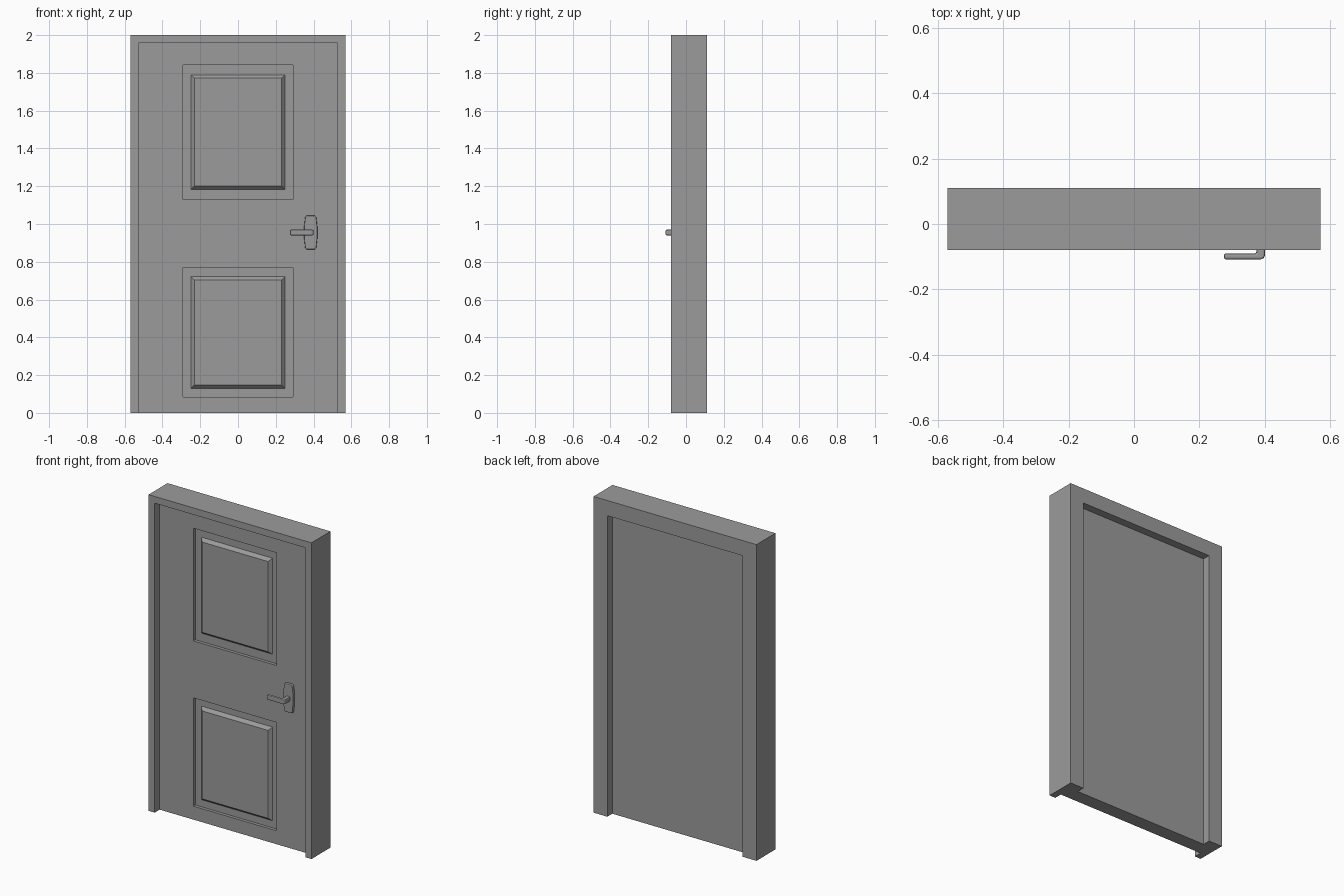
import bpy
import bmesh

if "Cube" in bpy.data.objects:
    bpy.data.objects.remove(bpy.data.objects["Cube"], do_unlink=True)

grey = bpy.data.materials.new("plain grey")
grey.use_nodes = True
GREY = (0.33, 0.33, 0.33, 1)
grey.diffuse_color = GREY
grey.node_tree.nodes["Principled BSDF"].inputs["Base Color"].default_value = GREY

W, H = 0.57, 2.0                  # frame half width and height
FRONT, BACK = -0.08, 0.11         # frame faces
DOOR_F, DOOR_B = -0.03, 0.06      # door faces
DOOR_W, DOOR_H = 0.527, 1.957     # door half width and height
RECESS = 0.02


def finish(name, bm, bevel=0, segments=2):
    bmesh.ops.remove_doubles(bm, verts=bm.verts, dist=1e-5)
    bmesh.ops.recalc_face_normals(bm, faces=bm.faces)
    mesh = bpy.data.meshes.new(name)
    bm.to_mesh(mesh)
    bm.free()
    mesh.materials.append(grey)
    obj = bpy.data.objects.new(name, mesh)
    bpy.context.collection.objects.link(obj)
    if bevel:
        mod = obj.modifiers.new("rounded edges", "BEVEL")
        mod.width, mod.segments = bevel, segments
        mod.limit_method = "ANGLE"
    return obj


def prism(name, points, offset, bevel=0, segments=2):
    """Extrude a flat outline along an offset."""
    bm = bmesh.new()
    face = bm.faces.new([bm.verts.new(p) for p in points])
    new = bmesh.ops.extrude_face_region(bm, geom=[face], use_keep_orig=True)["geom"]
    bmesh.ops.translate(bm, vec=offset,
                        verts=[v for v in new if isinstance(v, bmesh.types.BMVert)])
    return finish(name, bm, bevel, segments)


# Frame: rebated section swept up, across and down with mitred corners
section = [(0, FRONT), (W - DOOR_W, FRONT), (W - DOOR_W, DOOR_B),
           (0.096, DOOR_B), (0.096, BACK), (0, BACK)]
bm = bmesh.new()
rings = []
for sx, top in ((-1, 0), (-1, 1), (1, 1), (1, 0)):
    rings.append([bm.verts.new((sx * (W - i), y, top * (H - i))) for i, y in section])
for a, b in zip(rings, rings[1:]):
    for k in range(len(section)):
        j = (k + 1) % len(section)
        bm.faces.new((a[k], a[j], b[j], b[k]))
bm.faces.new(rings[0])
bm.faces.new(rings[-1])
finish("door_frame", bm)

# Door leaf: gridded slab with two sunk panel fields
PANELS = {"lower": (0.085, 0.77, 0.13, 0.722), "upper": (1.13, 1.843, 1.183, 1.79)}
FIELD_W, RAISED_W = 0.292, 0.249
xs = [-DOOR_W, -FIELD_W, FIELD_W, DOOR_W]
zs = [0, *PANELS["lower"][:2], *PANELS["upper"][:2], DOOR_H]
bm = bmesh.new()
grid = [[bm.verts.new((x, DOOR_F, z)) for x in xs] for z in zs]
fields = []
for r in range(len(zs) - 1):
    for c in range(len(xs) - 1):
        f = bm.faces.new((grid[r][c], grid[r][c + 1], grid[r + 1][c + 1], grid[r + 1][c]))
        if c == 1 and r in (1, 3):
            fields.append(f)
rim = [e for e in bm.edges if e.is_boundary]
side = bmesh.ops.extrude_edge_only(bm, edges=rim)["geom"]
bmesh.ops.translate(bm, vec=(0, DOOR_B - DOOR_F, 0),
                    verts=[v for v in side if isinstance(v, bmesh.types.BMVert)])
back_rim = [e for e in bm.edges if e.is_boundary]
bmesh.ops.contextual_create(bm, geom=back_rim)
for f in fields:
    new = bmesh.ops.extrude_discrete_faces(bm, faces=[f])["faces"]
    bmesh.ops.translate(bm, vec=(0, RECESS, 0), verts=new[0].verts)
finish("door_leaf", bm)

# Raised panels with sloping borders
SLOPE = 0.018
for name, (_, _, z0, z1) in PANELS.items():
    bm = bmesh.new()
    loops = []
    for inset, y in ((0, DOOR_F + RECESS), (SLOPE, DOOR_F)):
        w, lo, hi = RAISED_W - inset, z0 + inset, z1 - inset
        loops.append([bm.verts.new((x, y, z)) for x, z in
                      ((-w, lo), (w, lo), (w, hi), (-w, hi))])
    bm.faces.new(loops[1])
    for k in range(4):
        j = (k + 1) % 4
        bm.faces.new((loops[0][k], loops[0][j], loops[1][j], loops[1][k]))
    finish(name + "_raised_panel", bm)

# Handle plate: upright outline with bowed sides
PX, PZ = 0.385, 0.955
half = [(0.022, -0.09), (0.029, -0.084), (0.035, -0.03),
        (0.035, 0.03), (0.029, 0.084), (0.022, 0.09)]
outline = [(PX + x, DOOR_F, PZ + z) for x, z in half]
outline += [(PX - x, DOOR_F, PZ + z) for x, z in reversed(half)]
prism("handle_plate", outline, (0, -0.02, 0), 0.005)

# Lever: bent bar from the plate towards the middle of the door
bar = [(0.4, -0.045), (0.4, -0.1), (0.392, -0.108), (0.275, -0.108),
       (0.275, -0.09), (0.374, -0.09), (0.374, -0.045)]
prism("handle_lever", [(x, y, 0.94) for x, y in bar], (0, 0, 0.03), 0.006)
